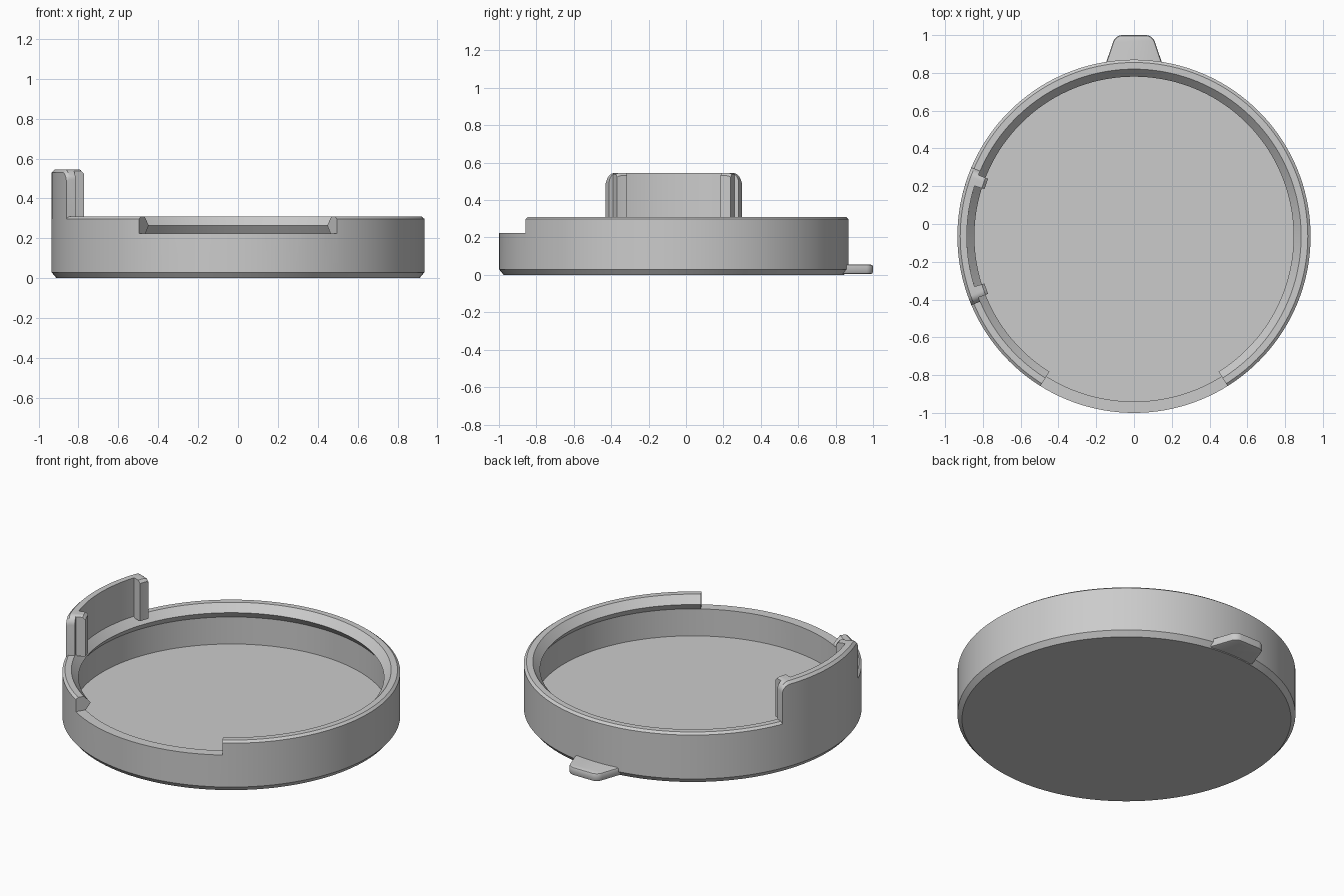
import bpy, bmesh
from math import radians, degrees, sin, cos, sqrt

old = bpy.data.objects.get("Cube")
if old:
    bpy.data.objects.remove(old, do_unlink=True)

CENTRE_Y = -0.065
RADIUS = 0.935

grey = bpy.data.materials.new("light_grey")
grey.use_nodes = True
grey.diffuse_color = (0.6, 0.6, 0.6, 1)
grey.node_tree.nodes["Principled BSDF"].inputs["Base Color"].default_value = (0.6, 0.6, 0.6, 1)


def finish(name, bm, smooth=True):
    bmesh.ops.recalc_face_normals(bm, faces=bm.faces)
    mesh = bpy.data.meshes.new(name)
    bm.to_mesh(mesh)
    bm.free()
    mesh.materials.append(grey)
    ob = bpy.data.objects.new(name, mesh)
    bpy.context.collection.objects.link(ob)
    if smooth:
        activate(ob)
        bpy.ops.object.shade_smooth_by_angle(angle=radians(25))
    return ob


def activate(ob):
    bpy.ops.object.select_all(action='DESELECT')
    ob.select_set(True)
    bpy.context.view_layer.objects.active = ob


def sweep(profile, angles, full=False):
    """Sweep an (r, z) profile function around the dish axis."""
    bm = bmesh.new()
    rings = []
    for a in angles:
        c, s = cos(radians(a)), sin(radians(a))
        rings.append([bm.verts.new((r * c, CENTRE_Y + r * s, z)) for r, z in profile(a)])
    n = len(rings[0])
    pairs = list(zip(rings, rings[1:]))
    if full:
        pairs.append((rings[-1], rings[0]))
    for p, q in pairs:
        for i in range(n - 1 if full else n):
            j = (i + 1) % n
            bm.faces.new((p[i], p[j], q[j], q[i]))
    if full:    # flat discs for the underside and the floor
        bm.faces.new([r[0] for r in rings])
        bm.faces.new([r[-1] for r in rings])
    else:       # end caps
        bm.faces.new(rings[0])
        bm.faces.new(rings[-1])
    return bm


def spread(a, b, steps):
    return [a + (b - a) * i / steps for i in range(steps + 1)]


# Round dish with a chamfered foot and a snap bead inside the rim
DISH = [(0.91, 0), (RADIUS, 0.03), (RADIUS, 0.298), (0.92, 0.31), (0.885, 0.31),
        (0.845, 0.265), (0.875, 0.225), (0.875, 0.06)]
dish = finish("dish", sweep(lambda a: DISH, spread(0, 360, 144)[:-1], True), False)

# Front opening cut down to the bottom of the bead
BOX = [(0.7, 0.225), (1.1, 0.225), (1.1, 0.5), (0.7, 0.5)]
cutter = finish("opening_cutter", sweep(lambda a: BOX, spread(238, 302, 16)), False)
cutter.hide_render = True
activate(dish)
cut = dish.modifiers.new("opening", 'BOOLEAN')
cut.operation = 'DIFFERENCE'
cut.solver = 'EXACT'
cut.object = cutter
bpy.ops.object.modifier_apply(modifier=cut.name)
bpy.data.objects.remove(cutter, do_unlink=True)
bpy.ops.object.shade_smooth_by_angle(angle=radians(25))

# Raised guard on the right side, with rounded upper corners
HALF, TOP, ROUND = 23, 0.545, 0.05


def guard_top(a):
    d = radians(HALF - abs(a - 180)) * RADIUS
    k = max(0, ROUND - d)
    return TOP - ROUND + sqrt(max(0, ROUND ** 2 - k ** 2))


def guard_profile(a):
    z = guard_top(a)
    return [(RADIUS, 0.298), (RADIUS, z - 0.015), (0.92, z), (0.885, z), (0.885, 0.298)]


corner = [HALF - degrees(ROUND / RADIUS) * (1 - cos(radians(t))) for t in spread(0, 90, 8)]
inner = corner[-1]
angles = [180 - c for c in corner] + spread(180 - inner, 180 + inner, 18)[1:-1]
angles += [180 + c for c in reversed(corner)]
finish("guard_wall", sweep(guard_profile, angles))


# Inward lip at each end of the guard
def lip_profile(a):
    z = guard_top(a)
    return [(0.89, 0.3), (0.89, z), (0.845, z), (0.83, z - 0.015), (0.83, 0.3)]


for side, name in ((-1, "guard_lip_back"), (1, "guard_lip_front")):
    finish(name, sweep(lip_profile, [180 + side * t for t in spread(17.5, 21.5, 8)]))

# Thumb tab at the back, with rounded corners and softened edges
bm = bmesh.new()
base = bm.faces.new([bm.verts.new((x, y, 0.004)) for x, y in
                     ((-0.158, 0.825), (0.158, 0.825), (0.098, 1.0), (-0.098, 1.0))])
up = bmesh.ops.extrude_face_region(bm, geom=[base])
bmesh.ops.translate(bm, vec=(0, 0, 0.051), verts=[v for v in up["geom"] if isinstance(v, bmesh.types.BMVert)])
tips = [e for e in bm.edges if all(v.co.y > 0.99 for v in e.verts)
        and abs(e.verts[0].co.z - e.verts[1].co.z) > 0.01]
bmesh.ops.bevel(bm, geom=tips, offset=0.035, segments=5, profile=0.5, affect='EDGES')
rims = [e for e in bm.edges if abs(e.verts[0].co.z - e.verts[1].co.z) < 0.001
        and max(v.co.y for v in e.verts) > 0.85]
bmesh.ops.bevel(bm, geom=rims, offset=0.012, segments=2, profile=0.5, affect='EDGES')
finish("thumb_tab", bm)
